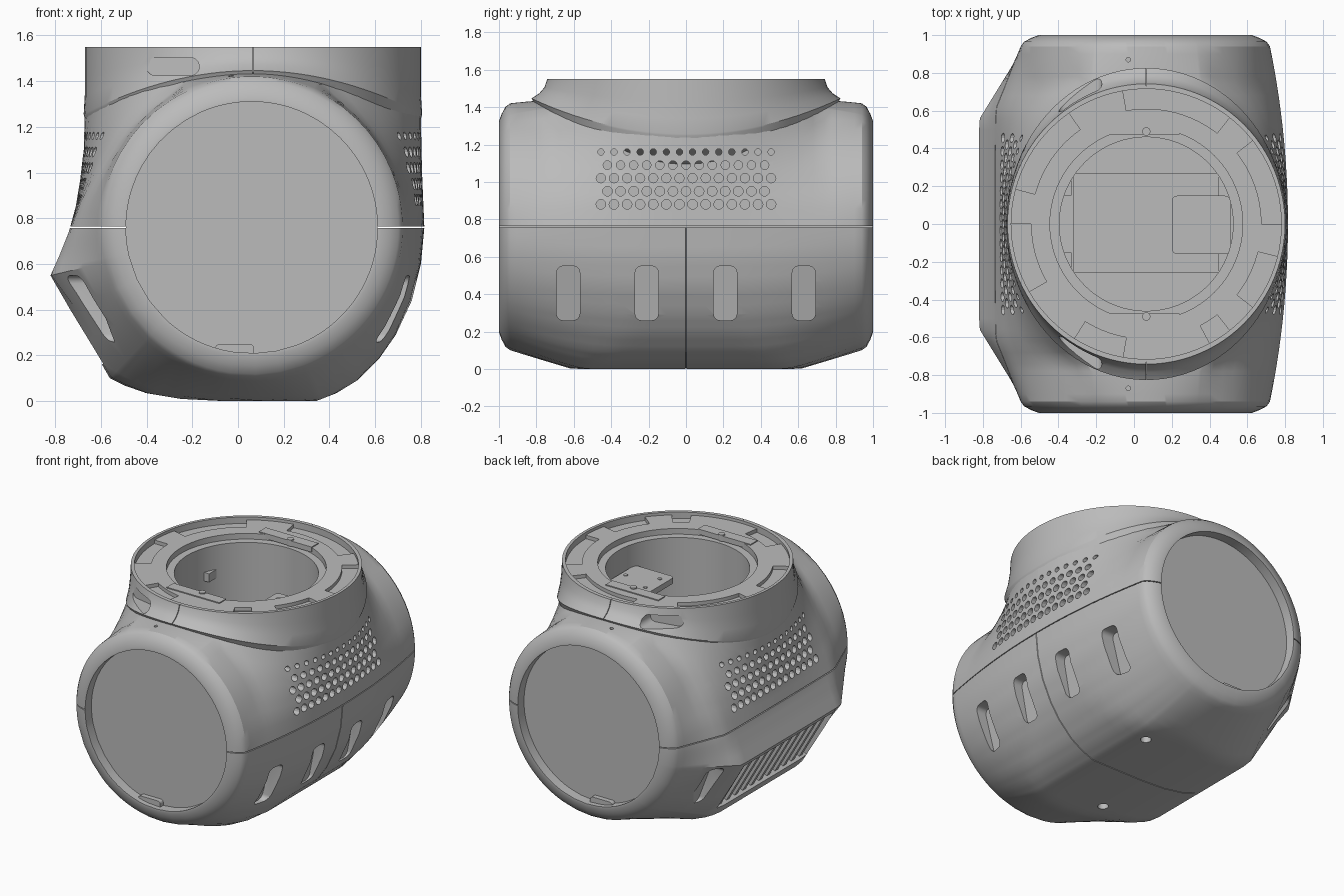
import bpy, bmesh
from math import sin, cos, pi, atan2, radians, sqrt, hypot
from mathutils import Vector

if "Cube" in bpy.data.objects:
    bpy.data.objects.remove(bpy.data.objects["Cube"], do_unlink=True)

GREY = (0.5, 0.5, 0.5, 1)
mat = bpy.data.materials.new("housing grey")
mat.use_nodes = True
mat.diffuse_color = GREY
mat.node_tree.nodes["Principled BSDF"].inputs["Base Color"].default_value = GREY

CX, CZ = 0.06, 0.76      # axis of the round ends
KX, KR = 0.065, 0.735    # axis and radius of the collar


def loft(bm, rings, loop=False):
    """Skin a list of equal-length rings; cap the ends unless looped."""
    vs = [[bm.verts.new(p) for p in r] for r in rings]
    n = len(vs[0])
    pairs = list(zip(vs, vs[1:])) + ([(vs[-1], vs[0])] if loop else [])
    for a, b in pairs:
        for i in range(n):
            j = (i + 1) % n
            bm.faces.new((a[i], a[j], b[j], b[i]))
    if not loop:
        bm.faces.new(vs[0])
        bm.faces.new(vs[-1])


def box(bm, x0, x1, y0, y1, z0, z1):
    loft(bm, [[(x0, y0, z), (x1, y0, z), (x1, y1, z), (x0, y1, z)] for z in (z0, z1)])


def rod(bm, axis, a, b, u, v, r, n=12):
    """Cylinder from a to b on an axis, centred at u, v on the other two."""
    def place(w, t):
        p = [u + r * cos(t), v + r * sin(t)]
        p.insert("xyz".index(axis), w)
        return p
    loft(bm, [[place(w, 2 * pi * i / n) for i in range(n)] for w in (a, b)])


def rounded(u0, u1, v0, v1, r, n=5):
    corners = [(u1 - r, v1 - r), (u0 + r, v1 - r), (u0 + r, v0 + r), (u1 - r, v0 + r)]
    return [(u + r * cos((k + i / n) * pi / 2), v + r * sin((k + i / n) * pi / 2))
            for k, (u, v) in enumerate(corners) for i in range(n + 1)]


def finish(name, bm, cutter=False):
    bmesh.ops.recalc_face_normals(bm, faces=bm.faces)
    me = bpy.data.meshes.new(name)
    bm.to_mesh(me)
    bm.free()
    me.materials.append(mat)
    ob = bpy.data.objects.new(name, me)
    bpy.context.collection.objects.link(ob)
    ob.hide_render = cutter
    return ob


def activate(ob):
    bpy.ops.object.select_all(action='DESELECT')
    ob.select_set(True)
    bpy.context.view_layer.objects.active = ob


def cut(ob, bm):
    tool = finish("cutter", bm, True)
    mod = ob.modifiers.new("cut", 'BOOLEAN')
    mod.operation, mod.solver, mod.object = 'DIFFERENCE', 'EXACT', tool
    activate(ob)
    bpy.ops.object.modifier_apply(modifier=mod.name)
    bpy.data.objects.remove(tool, do_unlink=True)


def smooth(ob):
    activate(ob)
    bpy.ops.object.shade_smooth_by_angle(angle=radians(28))


# Body cross-section: fixed sides and base, upper part drawn in to the collar seat
left_side = [(-.675, 1.1), (-.69, .97), (-.71, .85), (-.74, .74), (-.78, .64), (-.82, .55)]
base = [(-.56, .1), (-.5, .07), (-.4, .035), (-.25, .01), (-.05, 0), (.34, 0), (.43, .035)]
right_side = [(.52, .09), (.62, .19), (.69, .29), (.76, .44), (.8, .6), (.815, .76),
              (.81, .88), (.805, 1), (.802, 1.12)]


def section(y):
    e = max(0.3, KR * sqrt(max(0, 1 - (y / .82) ** 2)))
    low = 1.44 - .19 * (e / KR) ** 2

    def draw_in(x, z):
        f = max(0, z - CZ) / .49
        inward = (KR - e) * f ** 1.5
        return (x - inward if x > 0 else x + inward, min(z, CZ) + f * (low - CZ))

    keys = [(KX + e * k / 7, 1.44 - (1.44 - low) * (k / 7) ** 2) for k in range(7, -8, -1)]
    keys += [draw_in(*p) for p in left_side + base + right_side]
    return [(x0 + (x1 - x0) * f / 3, z0 + (z1 - z0) * f / 3)
            for (x0, z0), (x1, z1) in zip(keys, keys[1:] + keys[:1]) for f in range(3)]


def end_ring(y, r):
    return [(CX + r * cos(a), y, CZ + r * sin(a))
            for a in (atan2(z - CZ, x - CX) for x, z in section(.94))]


def body_ring(y, groove=False):
    """Blend from the round end to the full section."""
    ring = []
    for x, z in section(y):
        a = atan2(z - CZ, x - CX)
        c, s = cos(a), sin(a)
        span = 0.33 + 0.6 * max(0, c) ** 2 + 0.25 * max(0, -c) * max(0, -s)
        u = min(1, (0.94 - abs(y)) / span)
        soft = max(c, s, 0)
        t = u * (1 - soft) + (1 - (1 - u) ** 2) * soft
        full = hypot(x - CX, z - CZ)
        if s > 0:
            full = max(full, 0.68)
        r = 0.66 + (full - 0.66) * t
        if groove and z < CZ - 0.02 and x > -0.5:
            r -= 0.008
        ring.append(Vector((CX + r * c, y, CZ + r * s)))
    return ring


# Body with recessed round ends and a lower centre seam
ends = [(.93, .55), (1, .55), (1, .565), (.985, .605), (.965, .642), (.94, .66)]
mid = [.9, .86, .82, .78, .74, .68, .62, .56, .5, .42, .34, .26, .18, .1, .003]
rings = [end_ring(-y, r) for y, r in ends] + [body_ring(-y) for y in mid]
rings += [body_ring(0, True)]
rings += [body_ring(y) for y in reversed(mid)] + [end_ring(y, r) for y, r in reversed(ends)]
bm = bmesh.new()
loft(bm, rings)
body = finish("body", bm)


def slope_box(bm, s0, s1, y0, y1, d0, d1):
    """Box laid on the slanted side: s up the slope, d outwards."""
    def at(s, y, d):
        return (-.69 - .5 * s - .866 * d, y, .325 + .866 * s - .5 * d)
    loft(bm, [[at(s0, y0, d), at(s1, y0, d), at(s1, y1, d), at(s0, y1, d)] for d in (d0, d1)])


# Perforations, side slots, vent recess, top well and screw holes
bm = bmesh.new()
for row in range(5):
    z, r = 0.88 + 0.07 * row, (.026, .026, .025, .023, .017)[row]
    for k in range(14 - row % 2):
        y = -0.455 + 0.07 * k + 0.035 * (row % 2)
        rod(bm, 'x', .62, 1, y, z, r)
        rod(bm, 'x', -.95, -.5, y, z, r)


def side_slot(y, half, top, bottom, outer):
    shape = rounded(y - half, y + half, .26, .55, .035)
    loft(bm, [[(bottom + (top - bottom) * (z - .26) / .29, v, z) for v, z in shape],
              [(outer, v, z) for v, z in shape]])


for s in (-1, 1):
    side_slot(s * .21, .062, .71, .655, 1)
    side_slot(s * .63, .062, .66, .58, 1)
    side_slot(s * .69, .05, -.65, -.54, -1)
    rod(bm, 'z', 1.36, 1.6, -.03, s * .87, .012)
    rod(bm, 'z', -.1, .04, .08 + s * .17, s * .415, .035, 16)
slope_box(bm, -.19, .22, -.5, .5, -.12, .06)
rod(bm, 'z', 1.05, 1.7, KX, 0, .47, 64)
cut(body, bm)

# Horizontal parting gap
bm = bmesh.new()
box(bm, -1.1, -.49, -1.1, 1.1, .757, .763)
box(bm, .61, 1.1, -1.1, 1.1, .757, .763)
cut(body, bm)
smooth(body)

# Vent fins and cross rails
bm = bmesh.new()
for k in range(11):
    y = -.45 + .09 * k
    slope_box(bm, -.2, .23, y - .016, y + .016, -.13, -.02)
for s in (-.07, .09):
    slope_box(bm, s - .012, s + .012, -.51, .51, -.13, -.05)
finish("vent_fins", bm)

# Collar: flared skirt seated on the body, stepped inner rings
N = 96
turn = [2 * pi * i / N for i in range(N)]


def skirt(rx, ry, f, drop=0):
    ring = []
    for a in turn:
        low = 1.25 + 0.19 * sin(a) ** 2
        ring.append((KX + rx * cos(a), ry * sin(a), low + (1.55 - low) * f - drop))
    return ring


rings = [skirt(.72, .80, 0, .06), skirt(.738, .82, 0, .004), skirt(.74, .826, 0, -.006),
         skirt(KR, .785, .3), skirt(KR, .757, .6), skirt(KR, .742, 1)]
for r, z in [(.715, 1.55), (.715, 1.505), (.61, 1.505), (.61, 1.53), (.51, 1.53),
             (.51, 1.49), (.46, 1.49), (.46, 1.04)]:
    rings.append([(KX + r * cos(a), r * sin(a), z) for a in turn])
bm = bmesh.new()
loft(bm, rings, loop=True)
collar = finish("collar", bm)

# Collar access slots and seams, front and back
bm = bmesh.new()
for s in (-1, 1):
    shape = rounded(-.40, -.17, 1.425, 1.502, .037)
    loft(bm, [[(x, s * (.64 + .2 * (x + .17)), z) for x, z in shape],
              [(x, s * 1.1, z) for x, z in shape]])
    y = sorted((s * .73, s * 1))
    box(bm, KX - .0025, KX + .0025, y[0], y[1], 1.3, 1.6)
cut(collar, bm)
smooth(collar)

# Raised arc blocks in the collar channel
bm = bmesh.new()
for a0, a1 in [(165, 180), (38, 52), (-14, 0), (-52, -38), (-100, -62), (-150, -122), (100, 125)]:
    arc = [radians(a0 + (a1 - a0) * i / 6) for i in range(7)]
    outline = [(.72, a) for a in arc] + [(.6, a) for a in reversed(arc)]
    loft(bm, [[(KX + r * cos(a), r * sin(a), z) for r, a in outline] for z in (1.495, 1.53)])
finish("collar_blocks", bm)

# Key plates with screws on the inner ring
for s, name in ((-1, "front"), (1, "back")):
    bm = bmesh.new()
    y = sorted((s * .475, s * .55))
    box(bm, -.17, .24, y[0], y[1], 1.5, 1.537)
    rod(bm, 'z', 1.5, 1.545, KX, s * .49, .022, 16)
    finish(name + "_key_plate", bm)

# Tray, bracket and wall tabs in the well
bm = bmesh.new()
box(bm, -.32, .45, -.26, .27, 1.03, 1.09)
finish("well_tray", bm)
bm = bmesh.new()
shape = rounded(.2, .51, -.16, .15, .03)
loft(bm, [[(x, y, z) for x, y in shape] for z in (1.29, 1.33)])
for x, y in ((.26, -.08), (.26, .08), (.47, 0)):
    rod(bm, 'z', 1.3, 1.335, x, y, .014)
finish("well_bracket", bm)
bm = bmesh.new()
for s in (-1, 1):
    y = sorted((s * .15, s * .23))
    box(bm, -.40, -.33, y[0], y[1], 1.26, 1.32)
finish("well_tabs", bm)

# Small tab at the bottom of each end recess
for s, name in ((-1, "front"), (1, "back")):
    bm = bmesh.new()
    shape = rounded(-.1, .07, .19, .25, .02)
    loft(bm, [[(x, y, z) for x, z in shape] for y in (s * .9, s * .965)])
    finish(name + "_recess_tab", bm)
